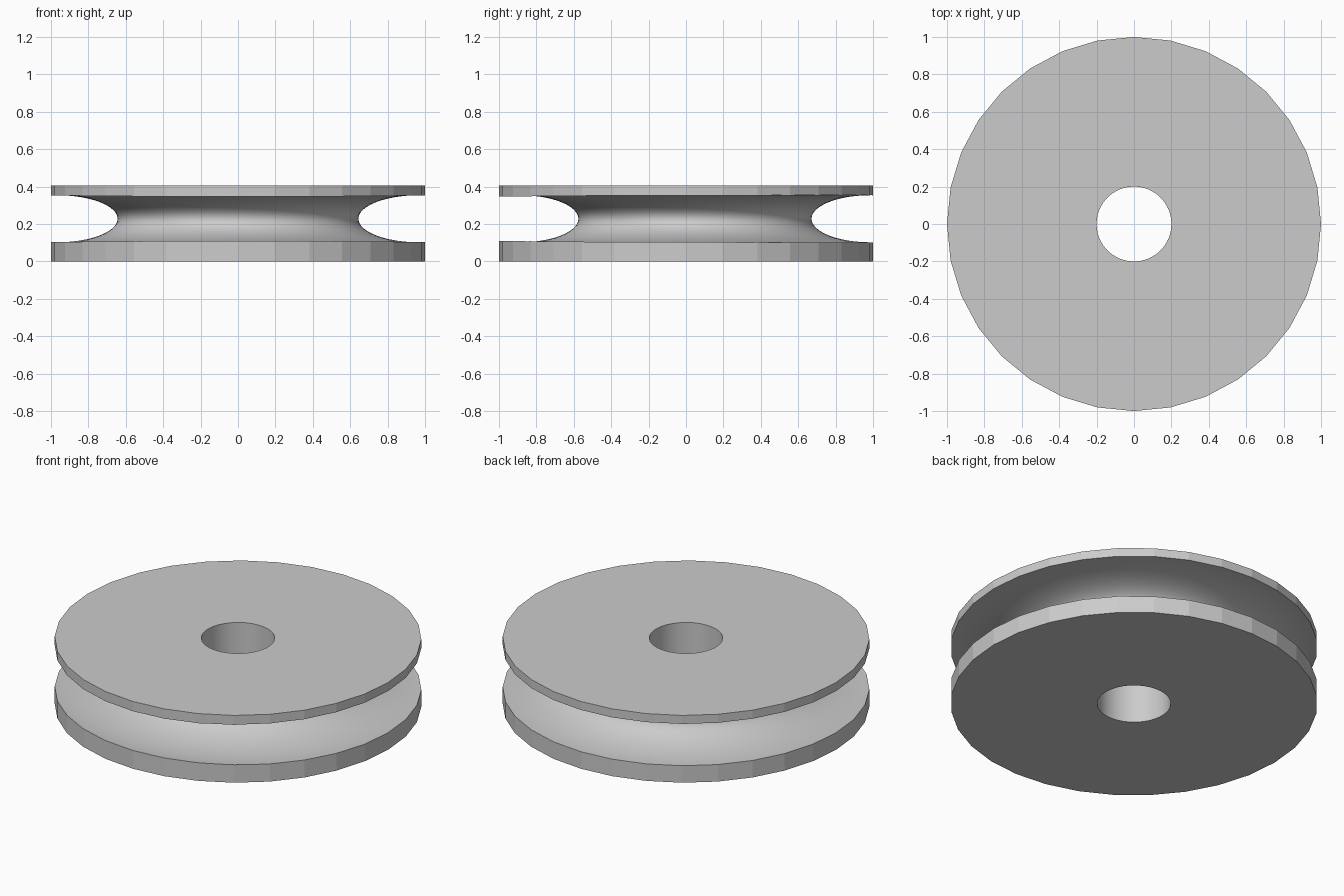
import bpy, math

if "Cube" in bpy.data.objects:
    bpy.data.objects.remove(bpy.data.objects["Cube"])

grey = bpy.data.materials.new("light grey")
grey.diffuse_color = (0.6, 0.6, 0.6, 1)
grey.use_nodes = True
grey.node_tree.nodes["Principled BSDF"].inputs["Base Color"].default_value = grey.diffuse_color

H = 0.405  # wheel thickness


def cylinder(name, radius, z0, z1, sides):
    bpy.ops.mesh.primitive_cylinder_add(vertices=sides, radius=radius, depth=z1 - z0,
                                        location=(0, 0, (z0 + z1) / 2))
    obj = bpy.context.object
    obj.name = name
    return obj


def cut(target, cutter):
    mod = target.modifiers.new("cut", 'BOOLEAN')
    mod.operation = 'DIFFERENCE'
    mod.solver = 'EXACT'
    mod.object = cutter
    bpy.ops.object.select_all(action='DESELECT')
    bpy.context.view_layer.objects.active = target
    target.select_set(True)
    bpy.ops.object.modifier_apply(modifier=mod.name)
    bpy.data.objects.remove(cutter, do_unlink=True)


# Wheel disc with a coarse rim
wheel = cylinder("pulley_wheel", 1.0, 0, H, 32)

# Round axle hole
cut(wheel, cylinder("axle_hole_cutter", 0.2, -0.2, H + 0.2, 64))

# Rope groove: squashed ring, slightly off centre
bpy.ops.mesh.primitive_torus_add(major_segments=96, minor_segments=48,
                                 major_radius=0.938, minor_radius=0.315,
                                 location=(0, 0.048, 0.228))
groove = bpy.context.object
groove.name = "groove_cutter"
groove.scale = (1.033, 1.0, 0.4)
cut(wheel, groove)

# One colour; smooth groove and hole, flat rim facets
wheel.data.materials.clear()
wheel.data.materials.append(grey)
bpy.ops.object.shade_smooth_by_angle(angle=math.radians(35))
for face in wheel.data.polygons:
    face.material_index = 0
    centre = wheel.matrix_world @ face.center
    if abs(face.normal.z) < 0.02 and math.hypot(centre.x, centre.y) > 0.97:
        face.use_smooth = False
